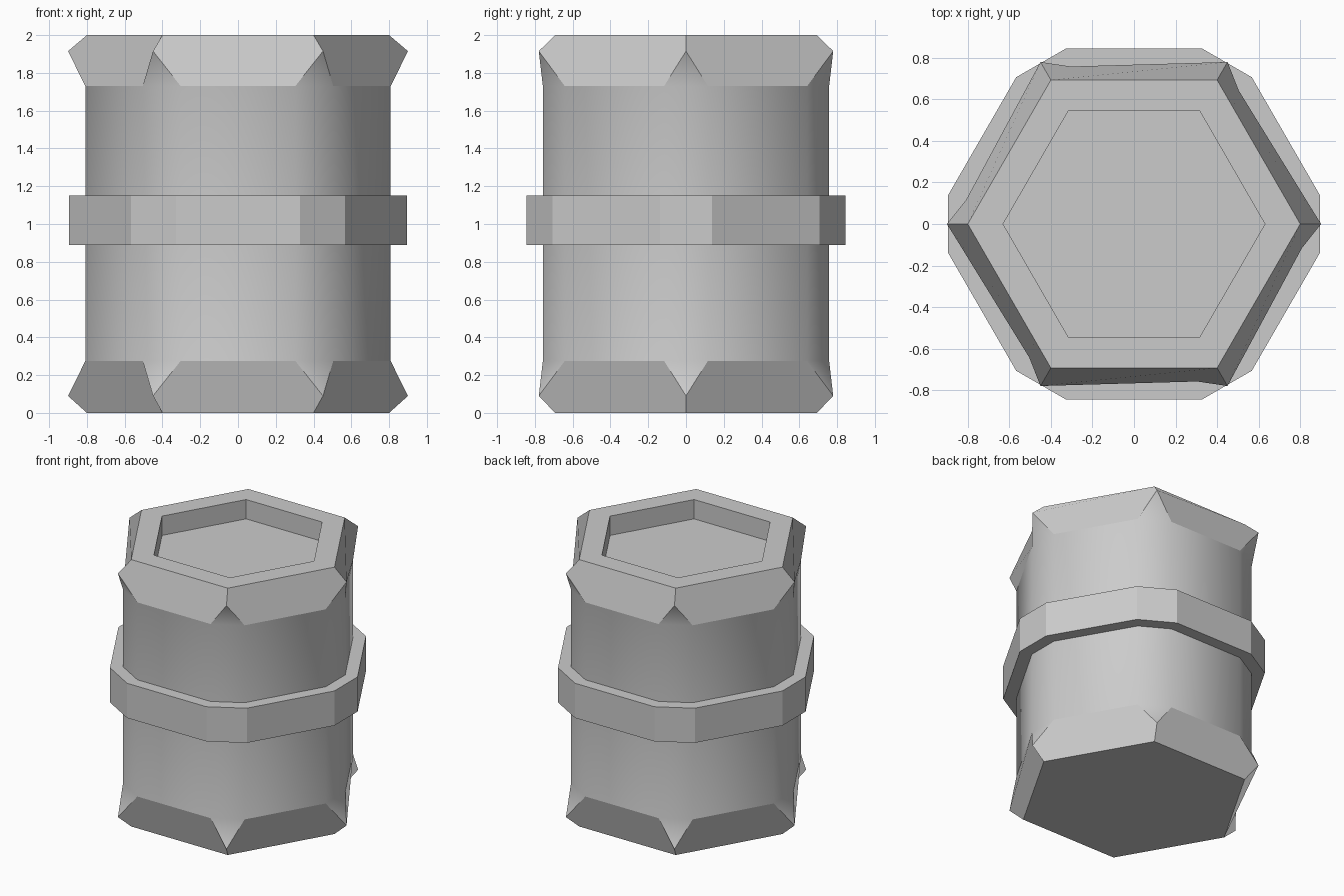
import bpy, bmesh
from math import cos, sin, radians

if "Cube" in bpy.data.objects:
    bpy.data.objects.remove(bpy.data.objects["Cube"])


def turn(x, y, deg):
    a = radians(deg)
    return x * cos(a) - y * sin(a), x * sin(a) + y * cos(a)


def cut_hex(bm, x, y, z):
    """Twelve-sided loop: a hexagon with every corner cut off."""
    return [bm.verts.new((*turn(x, s * y, 60 * k), z)) for k in range(6) for s in (-1, 1)]


def hexagon(bm, r, z):
    return [bm.verts.new((*turn(r, 0, 60 * k), z)) for k in range(6)]


def bridge(bm, a, b, smooth=False):
    n = len(a)
    for i in range(n):
        f = bm.faces.new((a[i], a[(i + 1) % n], b[(i + 1) % n], b[i]))
        f.smooth = smooth


def finish(bm, name):
    bmesh.ops.recalc_face_normals(bm, faces=bm.faces)
    mesh = bpy.data.meshes.new(name)
    bm.to_mesh(mesh)
    bm.free()
    obj = bpy.data.objects.new(name, mesh)
    bpy.context.collection.objects.link(obj)
    return obj


def flare(bm, body_loop, corners, cap):
    """Six chamfered panels plus the small corner triangles between them."""
    for k in range(6):
        j = (k + 1) % 6
        bm.faces.new((cap[k], cap[j], corners[j], body_loop[2 * j],
                      body_loop[2 * k + 1], corners[k]))
        tri = bm.faces.new((body_loop[2 * k], body_loop[2 * k + 1], corners[k]))
        tri.smooth = True


# Barrel body with flared ends
bm = bmesh.new()
low = cut_hex(bm, 0.808, 0.116, 0.275)
high = cut_hex(bm, 0.808, 0.116, 1.73)
bridge(bm, low, high, smooth=True)
bottom = hexagon(bm, 0.80, 0.0)
top = hexagon(bm, 0.80, 2.0)
flare(bm, low, hexagon(bm, 0.90, 0.09), bottom)
flare(bm, high, hexagon(bm, 0.90, 1.915), top)
bm.faces.new(bottom)

# Recessed lid inside the top rim
rim = hexagon(bm, 0.63, 2.0)
floor = hexagon(bm, 0.63, 1.855)
bridge(bm, top, rim)
bridge(bm, rim, floor)
bm.faces.new(floor)
finish(bm, "barrel_body")

# Raised band around the middle
bm = bmesh.new()
loops = [cut_hex(bm, x, y, z) for x, y, z in (
    (0.80, 0.115, 0.89), (0.895, 0.138, 0.89), (0.895, 0.138, 1.15), (0.80, 0.115, 1.15))]
for i in range(4):
    bridge(bm, loops[i], loops[(i + 1) % 4])
finish(bm, "middle_band")
